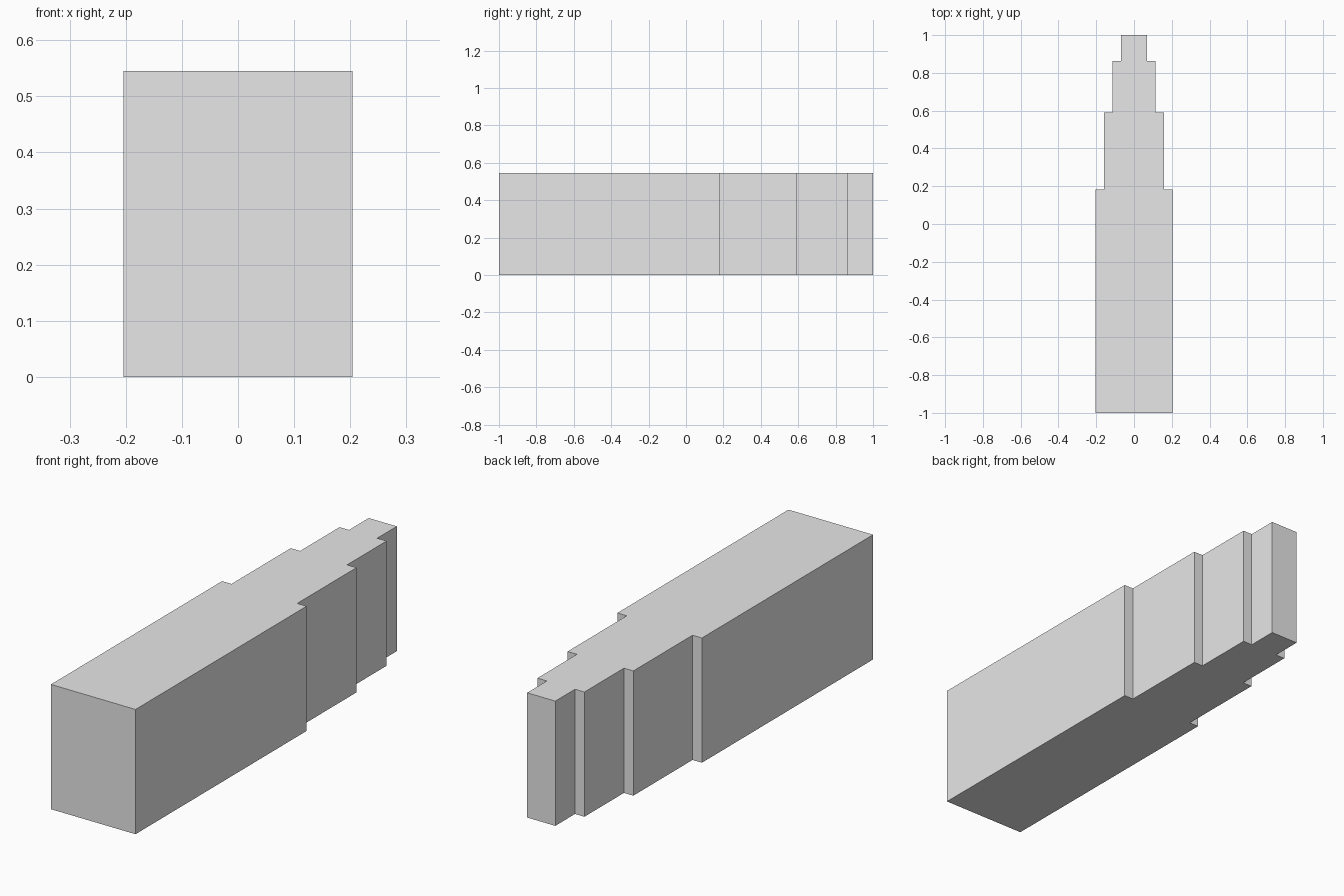
import bpy
import bmesh

cube = bpy.data.objects.get("Cube")
if cube:
    bpy.data.objects.remove(cube, do_unlink=True)

# Plain light grey
grey = bpy.data.materials.new("light_grey")
grey.use_nodes = True
colour = (0.8, 0.8, 0.8, 1)
grey.diffuse_color = colour
grey.node_tree.nodes["Principled BSDF"].inputs["Base Color"].default_value = colour

HEIGHT = 0.5455
# Half width and rear end of each step, front to back
STEPS = [(0.2045, 0.182), (0.159, 0.591), (0.1136, 0.864), (0.068, 1.0)]

# Right half of the stepped outline, mirrored for the left half
half = []
y = -1.0
for width, end in STEPS:
    half += [(width, y), (width, end)]
    y = end
outline = half + [(-x, y) for x, y in reversed(half)]

# Raise the outline into a solid block
bm = bmesh.new()
base = bm.faces.new([bm.verts.new((x, y, 0)) for x, y in outline])
raised = bmesh.ops.extrude_face_region(bm, geom=[base], use_keep_orig=True)
top = [v for v in raised["geom"] if isinstance(v, bmesh.types.BMVert)]
bmesh.ops.translate(bm, verts=top, vec=(0, 0, HEIGHT))
bmesh.ops.recalc_face_normals(bm, faces=bm.faces)

mesh = bpy.data.meshes.new("stepped_block")
bm.to_mesh(mesh)
bm.free()
mesh.materials.append(grey)
block = bpy.data.objects.new("stepped_block", mesh)
bpy.context.collection.objects.link(block)
